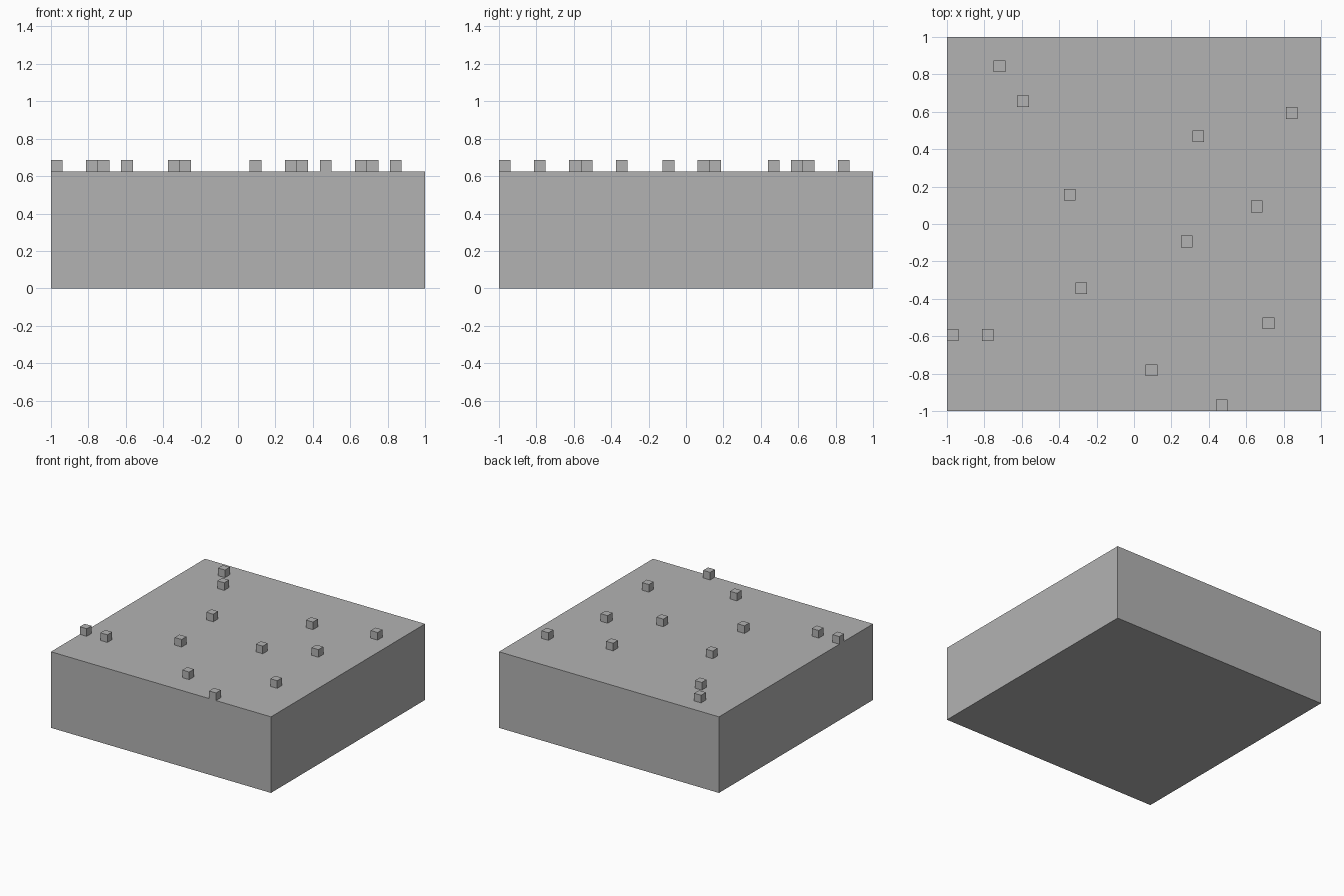
import bpy

old = bpy.data.objects.get("Cube")
if old:
    bpy.data.objects.remove(old, do_unlink=True)

GREY = (0.45, 0.45, 0.45, 1)
grey = bpy.data.materials.new("plain grey")
grey.use_nodes = True
grey.diffuse_color = GREY
grey.node_tree.nodes["Principled BSDF"].inputs["Base Color"].default_value = GREY

UNIT = 1 / 16  # edge of one small cube


def box(name, size, centre):
    bpy.ops.mesh.primitive_cube_add(size=1, location=centre)
    obj = bpy.context.object
    obj.name = name
    obj.scale = size
    bpy.ops.object.transform_apply(location=False, rotation=False, scale=True)
    obj.data.materials.append(grey)
    return obj


# Wide slab, ten units thick
top = 10 * UNIT
box("ground_slab", (2, 2, top), (0, 0, top / 2))

# Small cubes scattered over the top, by grid cell
cells = [(-12, 13), (-10, 10), (5, 7), (13, 9), (-6, 2), (10, 1), (4, -2),
         (-5, -6), (-16, -10), (-13, -10), (11, -9), (1, -13), (7, -16)]
for i, (cx, cy) in enumerate(cells, 1):
    box(f"small_cube_{i}", (UNIT, UNIT, UNIT),
        ((cx + 0.5) * UNIT, (cy + 0.5) * UNIT, top + UNIT / 2))
